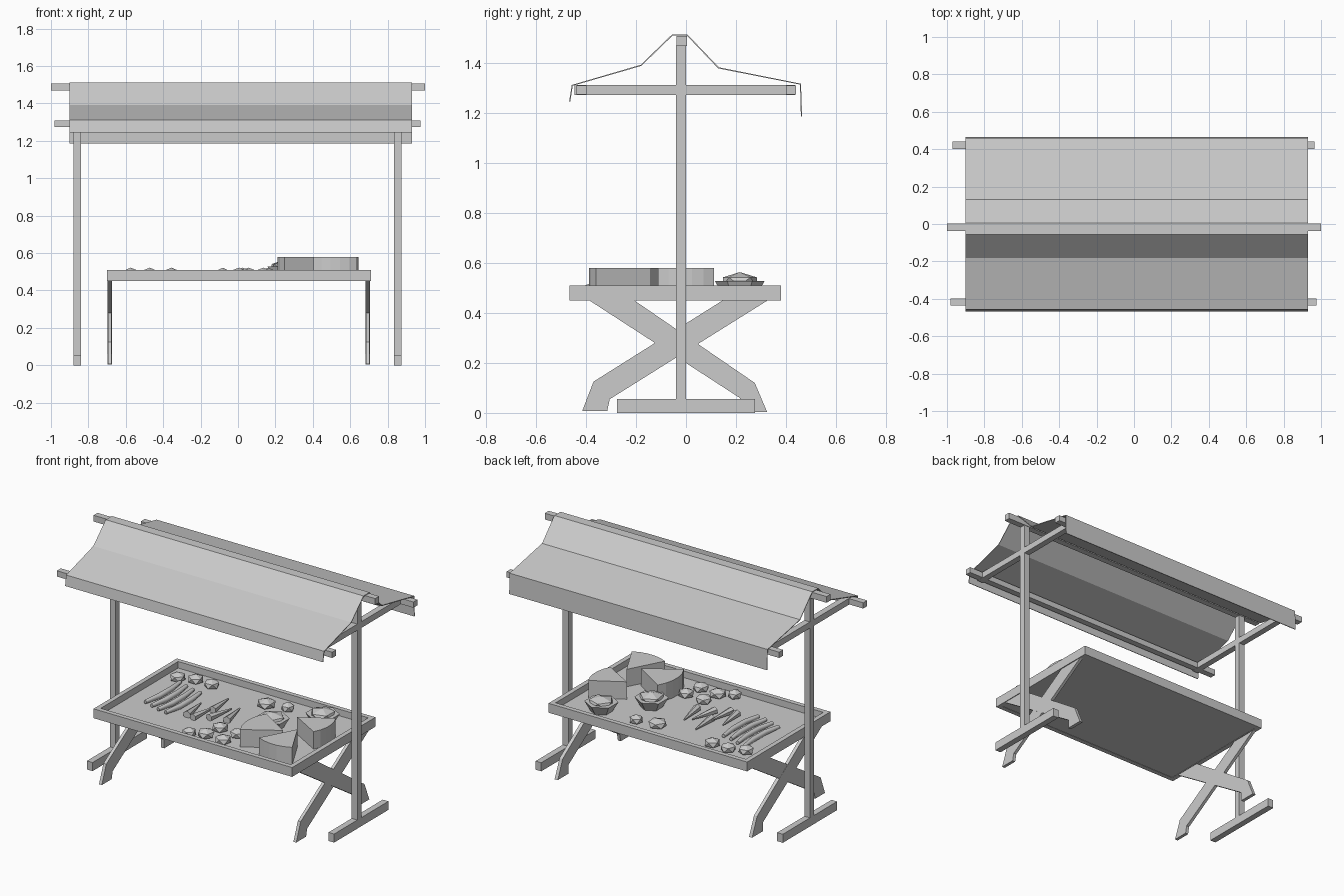
import bpy, bmesh, math, random
from mathutils import Matrix

if "Cube" in bpy.data.objects:
    bpy.data.objects.remove(bpy.data.objects["Cube"])

random.seed(4)
FLOOR = 0.468


def finish(name, bm):
    bmesh.ops.recalc_face_normals(bm, faces=bm.faces)
    me = bpy.data.meshes.new(name)
    bm.to_mesh(me)
    bm.free()
    ob = bpy.data.objects.new(name, me)
    bpy.context.collection.objects.link(ob)
    return ob


def box(name, x0, x1, y0, y1, z0, z1):
    bm = bmesh.new()
    m = Matrix.Translation(((x0 + x1) / 2, (y0 + y1) / 2, (z0 + z1) / 2)) \
        @ Matrix.Diagonal((x1 - x0, y1 - y0, z1 - z0, 1))
    bmesh.ops.create_cube(bm, size=1, matrix=m)
    return finish(name, bm)


def prism(name, pts, offset):
    """Polygon of 3D points swept by an offset vector."""
    bm = bmesh.new()
    f = bm.faces.new([bm.verts.new(p) for p in pts])
    new = bmesh.ops.extrude_face_region(bm, geom=[f])["geom"]
    bmesh.ops.translate(bm, vec=offset, verts=[v for v in new if isinstance(v, bmesh.types.BMVert)])
    if not any(set(g.verts) == set(f.verts) for g in bm.faces):
        bm.faces.new(f.verts)
    return finish(name, bm)


def cone(name, sides, r1, r2, depth, matrix):
    bm = bmesh.new()
    bmesh.ops.create_cone(bm, cap_ends=True, segments=sides, radius1=r1, radius2=r2,
                          depth=depth, matrix=matrix)
    return finish(name, bm)


def lump(name, x, y, z, r, h):
    """Squashed faceted ball resting with its middle at z."""
    bm = bmesh.new()
    m = Matrix.Translation((x, y, z)) @ Matrix.Rotation(random.uniform(0, 6), 4, 'Z') \
        @ Matrix.Diagonal((r, r, h, 1))
    bmesh.ops.create_icosphere(bm, subdivisions=1, radius=1, matrix=m)
    return finish(name, bm)


# Upright end frames: foot, post and cross arm
for side, x in (("left", -0.88), ("right", 0.835)):
    box(side + "_foot", x, x + 0.04, -0.275, 0.275, 0.0, 0.055)
    box(side + "_post", x, x + 0.04, -0.04, 0.0, 0.055, 1.47)
    box(side + "_cross_arm", x, x + 0.04, -0.445, 0.435, 1.272, 1.312)

# Long poles carrying the canopy
box("ridge_pole", -1.0, 1.0, -0.037, 0.003, 1.468, 1.508)
box("front_pole", -0.98, 0.975, -0.437, -0.397, 1.273, 1.31)
box("back_pole", -0.97, 0.965, 0.4, 0.44, 1.273, 1.31)

# Cloth canopy: open profile swept along x
profile = [(-0.465, 1.245), (-0.455, 1.31), (-0.18, 1.39), (-0.055, 1.511),
           (0.005, 1.511), (0.13, 1.38), (0.458, 1.315), (0.462, 1.185)]
bm = bmesh.new()
rows = [[bm.verts.new((x, y, z)) for y, z in profile] for x in (-0.9, 0.93)]
for i in range(len(profile) - 1):
    bm.faces.new((rows[0][i], rows[1][i], rows[1][i + 1], rows[0][i + 1]))
canopy = finish("canopy", bm)
mod = canopy.modifiers.new("thickness", 'SOLIDIFY')
mod.thickness = 0.005
mod.offset = 0

# Table tray: floor and four rims
X0, X1, Y0, Y1, T = -0.70, 0.71, -0.465, 0.38, 0.03
box("tray_floor", X0 + T, X1 - T, Y0 + T, Y1 - T, 0.452, FLOOR)
box("tray_rim_front", X0, X1, Y0, Y0 + T, 0.45, 0.51)
box("tray_rim_back", X0, X1, Y1 - T, Y1, 0.45, 0.51)
box("tray_rim_left", X0, X0 + T, Y0 + T, Y1 - T, 0.45, 0.51)
box("tray_rim_right", X1 - T, X1, Y0 + T, Y1 - T, 0.45, 0.51)

# Crossed trestle legs with bent feet
leg_a = [(-0.39, 0.452), (-0.21, 0.452), (0.275, 0.12), (0.325, 0.003), (0.215, 0.003), (0.215, 0.06)]
leg_b = [(0.33, 0.452), (0.15, 0.452), (-0.37, 0.125), (-0.415, 0.008), (-0.315, 0.008), (-0.305, 0.055)]
for side, x in (("left", -0.697), ("right", 0.683)):
    prism(side + "_leg_a", [(x, y, z) for y, z in leg_a], (0.022, 0, 0))
    prism(side + "_leg_b", [(x + 0.001, y, z) for y, z in leg_b], (0.02, 0, 0))

# Thick wedges with rounded outer faces: tip x, y, radius, facing angle, half angle
for i, (x, y, r, face, half) in enumerate(((0.46, -0.2, 0.25, 180, 32),
                                           (0.52, -0.14, 0.25, 270, 28),
                                           (0.42, 0.0, 0.225, 0, 30))):
    pts = [(x, y, FLOOR)]
    for k in range(6):
        a = math.radians(face - half + 2 * half * k / 5)
        pts.append((x + r * math.cos(a), y + r * math.sin(a), FLOOR))
    prism(f"wedge_{i}", pts, (0, 0, 0.58 - FLOOR))

# Large leafy heads: flared six-sided base under a low crown
for i, (x, y) in enumerate(((0.245, 0.0), (0.45, 0.215))):
    cone(f"head_base_{i}", 6, 0.065, 0.1, 0.06, Matrix.Translation((x, y, FLOOR + 0.03)))
    lump(f"head_crown_{i}", x, y, 0.525, 0.08, 0.038)

# Small round produce
small = [(-0.574, 0.21, 0.05), (-0.472, 0.246, 0.05), (-0.356, 0.242, 0.05),
         (-0.083, -0.376, 0.045), (0.006, -0.332, 0.055), (0.135, -0.344, 0.052),
         (0.026, -0.217, 0.052), (0.158, -0.228, 0.05), (0.057, 0.207, 0.06), (0.19, 0.234, 0.043)]
for i, (x, y, r) in enumerate(small):
    lump(f"round_vegetable_{i}", x, y, FLOOR + 0.022, r, 0.032)

# Tapered roots, tips pointing backwards
roots = [(-0.25, -0.09, 8), (-0.18, -0.1, -6), (-0.16, 0.05, 4),
         (-0.09, -0.05, -12), (-0.02, -0.02, 10)]
for i, (x, y, turn) in enumerate(roots):
    m = Matrix.Translation((x, y, FLOOR + 0.018)) @ Matrix.Rotation(math.radians(turn), 4, 'Z') \
        @ Matrix.Rotation(math.radians(-90), 4, 'X')
    cone(f"root_{i}", 6, 0.024, 0.005, 0.18, m)

# Long, slightly bent pods
for i, (x, y) in enumerate(((-0.53, 0.0), (-0.47, -0.02), (-0.41, -0.04), (-0.35, -0.05))):
    cu = bpy.data.curves.new(f"pod_{i}", 'CURVE')
    cu.dimensions = '3D'
    cu.bevel_depth = 0.017
    cu.bevel_resolution = 1
    cu.use_fill_caps = True
    sp = cu.splines.new('POLY')
    sp.points.add(3)
    for p, (dx, dy, rad) in zip(sp.points, ((-0.01, -0.17, 0.7), (0.01, -0.06, 1),
                                            (0.012, 0.06, 1), (0.0, 0.17, 0.7))):
        p.co = (x + dx, y + dy, FLOOR + 0.016, 1)
        p.radius = rad
    bpy.context.collection.objects.link(bpy.data.objects.new(f"pod_{i}", cu))
